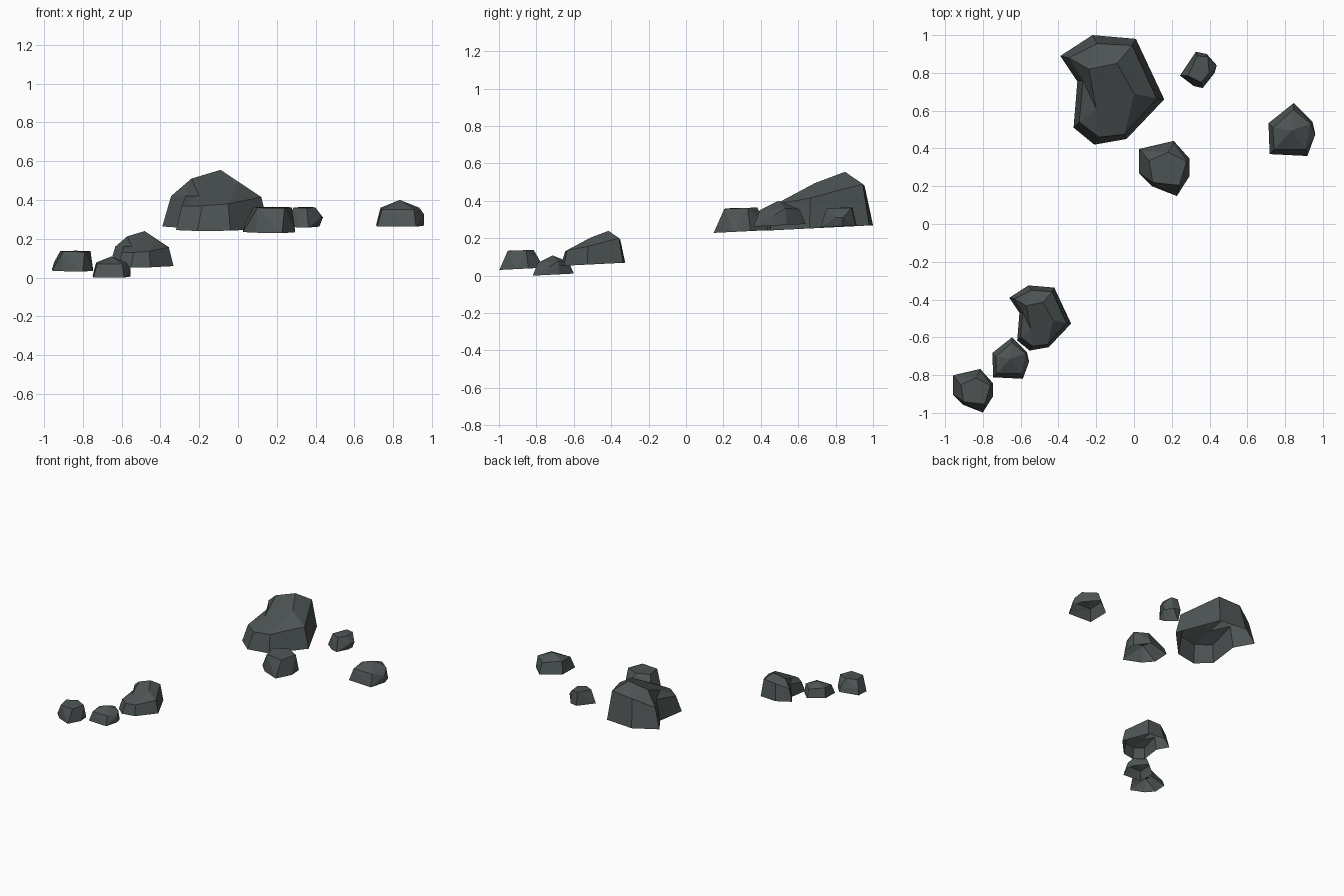
import bpy, bmesh, math

if "Cube" in bpy.data.objects:
    bpy.data.objects.remove(bpy.data.objects["Cube"])

stone = bpy.data.materials.new("dark slate")
stone.diffuse_color = (0.075, 0.088, 0.088, 1)
stone.use_nodes = True
stone.node_tree.nodes["Principled BSDF"].inputs["Base Color"].default_value = stone.diffuse_color


def base_ring(points, z0, y0):
    """Ground outline on the gently rising slope."""
    return [(x, y, z0 + 0.05 * (y - y0)) for x, y in points]


def finish(bm, name, copy=None):
    """Make the object, and optionally a scaled and moved copy."""
    me = bpy.data.meshes.new(name)
    bm.to_mesh(me)
    bm.free()
    me.materials.append(stone)
    ob = bpy.data.objects.new(name, me)
    bpy.context.collection.objects.link(ob)
    if copy:
        label, s, loc = copy
        twin = bpy.data.objects.new(label, me)
        twin.scale = (s, s, s)
        twin.location = loc
        bpy.context.collection.objects.link(twin)


def hull_rock(name, points, copy=None):
    """Faceted convex stone, open underneath."""
    bm = bmesh.new()
    for p in points:
        bm.verts.new(p)
    bmesh.ops.convex_hull(bm, input=bm.verts[:])
    bm.normal_update()
    under = [f for f in bm.faces if f.normal.z < -0.9]
    bmesh.ops.delete(bm, geom=under, context='FACES')
    loose = [v for v in bm.verts if not v.link_faces]
    bmesh.ops.delete(bm, geom=loose, context='VERTS')
    bmesh.ops.dissolve_limit(bm, angle_limit=math.radians(4),
                             verts=bm.verts[:], edges=bm.edges[:])
    bmesh.ops.recalc_face_normals(bm, faces=bm.faces[:])
    finish(bm, name, copy)


# Boulder: notched wall ring, then a ridged top (8-11 are the inner points)
foot = base_ring([(-.22, 1.0), (.01, .98), (.16, .66), (-.04, .45),
                  (-.21, .42), (-.32, .51), (-.30, .755), (-.39, .89)], .24, .42)
rim = [(-.195, .955, .48), (-.01, .945, .49), (.12, .665, .415), (-.05, .475, .38),
       (-.185, .46, .37), (-.29, .54, .37), (-.27, .76, .42), (-.345, .88, .42)]
ridge = [(-.09, .85, .555), (-.24, .82, .51), (0, .69, .495), (-.2, .61, .42)]
crown = [(0, 1, 8), (0, 8, 9), (0, 9, 7), (7, 9, 6), (9, 8, 10, 11), (6, 9, 11),
         (6, 11, 5), (5, 11, 4), (4, 11, 10, 3), (10, 2, 3), (8, 1, 2, 10)]
bm = bmesh.new()
low = [bm.verts.new(p) for p in foot]
up = [bm.verts.new(p) for p in rim + ridge]
for i in range(8):
    j = (i + 1) % 8
    bm.faces.new((low[i], low[j], up[j], up[i]))
for f in crown:
    bm.faces.new([up[i] for i in f])
bmesh.ops.recalc_face_normals(bm, faces=bm.faces[:])
bm.normal_update()
if sum(f.normal.z for f in bm.faces) < 0:
    bmesh.ops.reverse_faces(bm, faces=bm.faces[:])
finish(bm, "boulder", ("small_boulder", .595, (-.428, -.92, -.091)))

# Peaked stone and its smaller twin
hull_rock("peaked_stone",
          base_ring([(.845, .64), (.945, .54), (.96, .475), (.918, .36),
                     (.718, .37), (.712, .534)], .262, .36)
          + [(.845, .605, .355), (.935, .53, .36), (.96, .475, .325),
             (.907, .395, .35), (.742, .395, .35), (.735, .51, .36), (.835, .495, .40)],
          ("small_peaked_stone", .785, (-1.309, -1.102, -.2057)))

# Flat-topped stone and its smaller twin
hull_rock("flat_stone",
          base_ring([(.026, .397), (.21, .44), (.295, .345), (.295, .255),
                     (.227, .148), (.095, .20), (.026, .27)], .228, .14)
          + [(.08, .335, .362), (.18, .38, .365), (.278, .33, .362),
             (.24, .205, .357), (.10, .22, .360), (.04, .385, .29), (.208, .425, .285)],
          ("small_flat_stone", .79, (-.98, -1.115, -.15)))

# Pebble at the back
hull_rock("pebble",
          base_ring([(.243, .786), (.327, .912), (.385, .90), (.42, .84),
                     (.415, .80), (.364, .72), (.317, .73)], .258, .72)
          + [(.285, .785, .36), (.335, .89, .365), (.39, .885, .362),
             (.398, .80, .362), (.355, .75, .358), (.438, .84, .31), (.427, .80, .31)])
